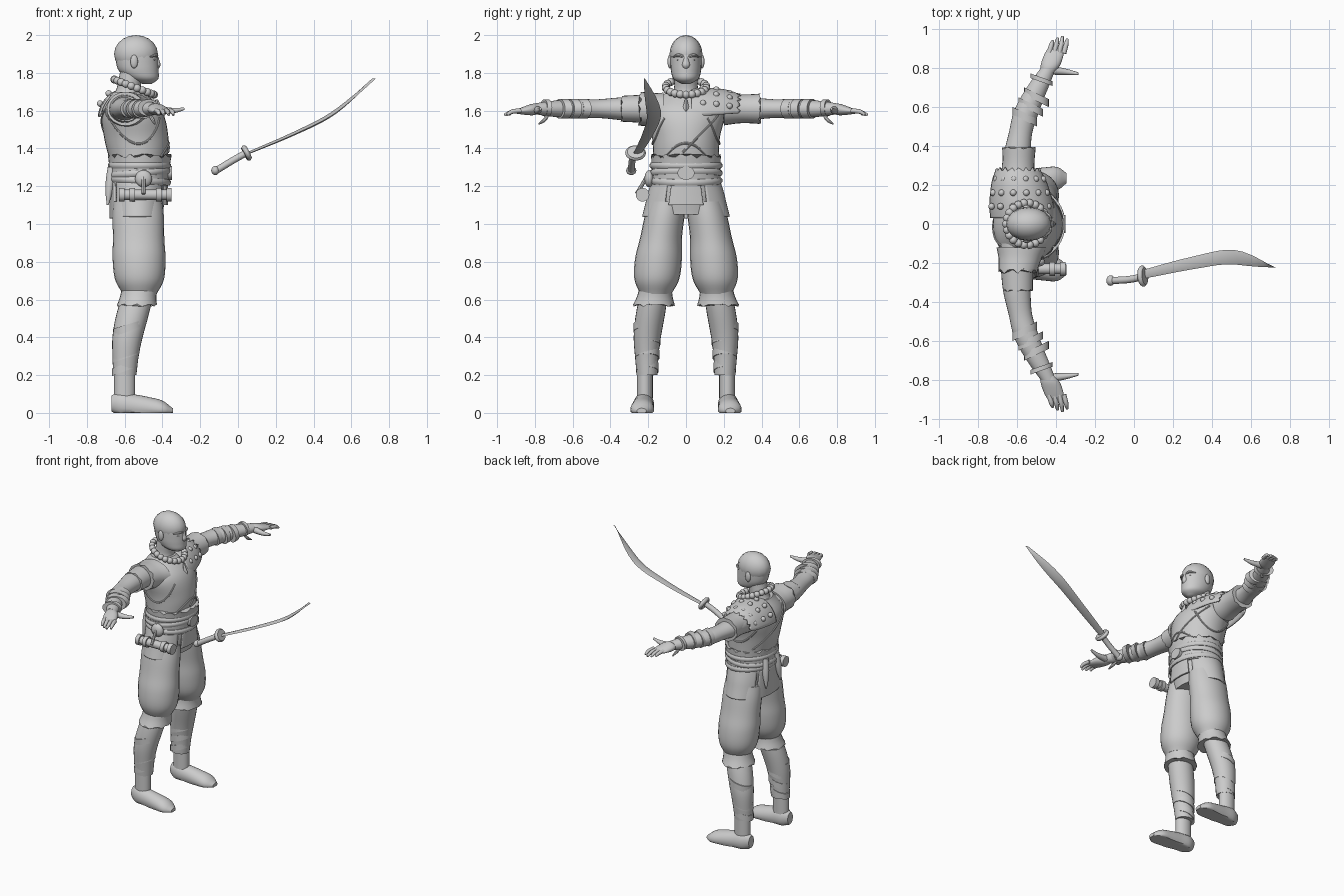
import bpy, bmesh, math
from mathutils import Vector

cube = bpy.data.objects.get("Cube")
if cube:
    bpy.data.objects.remove(cube)

grey = bpy.data.materials.new("stone grey")
grey.use_nodes = True
colour = (.6, .6, .6, 1)
grey.diffuse_color = colour
grey.node_tree.nodes["Principled BSDF"].inputs["Base Color"].default_value = colour

# All points are measured from the spine of the figure
SPINE = Vector((-.55, 0, 0))
X, Y, Z = Vector((1, 0, 0)), Vector((0, 1, 0)), Vector((0, 0, 1))
FRAMES = {"x": (Y, Z, X), "y": (X, Z, Y), "z": (X, Y, Z)}
FULL = (0, math.tau)
made = []


def finish(name, bm):
    bmesh.ops.recalc_face_normals(bm, faces=bm.faces)
    mesh = bpy.data.meshes.new(name)
    bm.to_mesh(mesh)
    bm.free()
    mesh.materials.append(grey)
    obj = bpy.data.objects.new(name, mesh)
    bpy.context.collection.objects.link(obj)
    made.append(obj)
    return obj


def sample(values, t):
    """Smooth curve through evenly spaced values; a single number stays constant."""
    if isinstance(values, (int, float)):
        return values
    last = len(values) - 1
    i = min(int(t * last), last - 1)
    f = t * last - i
    p, q = values[i], values[i + 1]
    enter = (q - values[max(i - 1, 0)]) / 2
    leave = (values[min(i + 2, last)] - p) / 2
    ease = f * f * (3 - 2 * f)
    return p + (q - p) * ease + enter * f * (1 - f) ** 2 - leave * f * f * (1 - f)


def sweep(name, axis, path, radius, flat=1, sides=24, rings=16, tilt=0, jag=0, arc=FULL, side=1):
    """Skin ellipses along a path, upright to an axis, or to the path if axis is empty."""
    path = [Vector(p) for p in path]
    closed = arc == FULL
    count = sides if closed else sides + 1
    bm = bmesh.new()
    rows = []
    for k in range(rings + 1):
        t = k / rings
        centre, r = sample(path, t), sample(radius, t)
        if axis:
            u, v, w = FRAMES[axis]
        else:
            w = (sample(path, min(t + .1, 1)) - sample(path, max(t - .1, 0))).normalized()
            u = w.cross(Z if abs(w.z) < .9 else X).normalized()
            v = w.cross(u)
        row = []
        for i in range(count):
            a = arc[0] + (arc[1] - arc[0]) * i / sides
            p = centre + r * (u * math.cos(a) + v * math.sin(a) * sample(flat, t))
            p += w * tilt * math.cos(a)
            if k == rings:
                p += w * jag * math.sin(i * 2.3)
            p.y *= side
            p.z = max(p.z, 0)
            row.append(bm.verts.new(p + SPINE))
        rows.append(row)
    for low, high in zip(rows, rows[1:]):
        for i in range(sides):
            j = (i + 1) % count
            bm.faces.new((low[i], low[j], high[j], high[i]))
    if closed:
        bm.faces.new(rows[0])
        bm.faces.new(rows[-1])
    return finish(name, bm)


def band(name, axis, centre, half, radius, flat=1, **options):
    """Short straight ring across an axis."""
    centre, step = Vector(centre), FRAMES[axis][2] * half
    return sweep(name, axis, (centre - step, centre + step), radius, flat, rings=3, **options)


def ball(name, centre, size):
    bm = bmesh.new()
    bmesh.ops.create_uvsphere(bm, u_segments=16, v_segments=10, radius=1)
    bmesh.ops.scale(bm, vec=size, verts=bm.verts)
    bmesh.ops.translate(bm, vec=Vector(centre) + SPINE, verts=bm.verts)
    return finish(name, bm)


def thicken(obj):
    obj.modifiers.new("thickness", "SOLIDIFY").thickness = .01


# Torso
torso_path = [Vector((.02, 0, 1.05)), Vector((.02, 0, 1.38)), Vector((-.03, 0, 1.7))]
torso_depth = [.13, .145, .15, .17, .16, .08]
torso_flat = [1.4, 1.25, 1.15, 1.05, 1.25, 1.3]
sweep("torso", "z", torso_path, torso_depth, torso_flat, sides=32, rings=30)


def on_torso(angle, t):
    r = sample(torso_depth, t)
    return sample(torso_path, t) + r * (
        X * math.cos(angle) + Y * math.sin(angle) * sample(torso_flat, t))


# Vest seams; angles run round the torso, heights are fractions of it
def seam(name, angle, height, to_angle, to_height, bow=0):
    points = []
    for k in range(17):
        t = k / 16
        points.append(on_torso(angle + (to_angle - angle) * t,
                               height + (to_height - height) * t + bow * math.sin(math.pi * t)))
    sweep(name, "", points, .006, sides=8, rings=32)


seam("chest_overlap", 1.1, .8, -.1, .5)
seam("back_overlap", 2.2, .5, 4, .9)
seam("belly_plate_edge", -.75, .45, .75, .45, bow=.12)
for s in (1, -1):
    seam("armhole_edge", s * .6, .75, s * 2.5, .78, bow=-.2)

# Belt, bands and ragged cloth
sweep("belt_cloth", "z", ((.025, 0, 1.2), (.03, 0, 1.36)), [.155, .158, .168], [1.2, 1.1],
      sides=40, jag=.012)
for height, tilt in ((1.31, 0), (1.27, .012), (1.23, -.01)):
    band("belt_band", "z", (.028, 0, height), .016, [.16, .168, .16], 1.16, tilt=tilt)
band("belt_plate", "x", (.19, 0, 1.27), .01, .045, .8)

# Hip skirt panels
for name, middle, reach, low in (("front_flap", 0, .4, 1.1), ("left_flap", 1.5, .95, 1.04),
                                 ("right_flap", -1.5, .95, 1.04), ("back_flap", math.pi, .6, 1.03)):
    thicken(sweep(name, "z", ((.02, 0, 1.22), (.02, 0, low)), .15, [1.23, 1.4, 1.55],
                  arc=(middle - reach, middle + reach)))
for s in (1, -1):
    sweep("back_sash_tail", "", ((-.12, s * .06, 1.3), (-.14, s * .08, 1.1)), [.02, .022, .005])

# Head and neck
sweep("neck", "z", ((-.04, 0, 1.66), (-.01, 0, 1.82)), [.09, .065, .062, .062])
sweep("jaw", "z", ((.07, 0, 1.74), (.025, 0, 1.81), (.012, 0, 1.9)),
      [.02, .08, .105, .112, .112], [.9, .76, .74])
ball("skull", (.01, 0, 1.9), (.116, .087, .1))
sweep("nose", "z", ((.118, 0, 1.82), (.118, 0, 1.89)), [.01, .022, .015, .008], sides=12)
for height in (1.79, 1.805):
    ball("lip", (.114, 0, height), (.011, .022, .007))
for s in (1, -1):
    ball("ear", (0, s * .086, 1.86), (.02, .012, .036))
    ball("eye", (.103, s * .034, 1.87), (.012, .016, .007))
    sweep("brow", "", ((.12, s * .01, 1.886), (.116, s * .04, 1.893), (.085, s * .07, 1.885)),
          [.007, .009, .004], sides=8)

# Bead necklace and pendant
for k in range(22):
    a = math.tau * k / 22
    ball("necklace_bead", X * .105 * math.cos(a) + Y * .108 * math.sin(a)
         + Z * (1.725 - .04 * math.cos(a)), (.021,) * 3)
sweep("pendant", "z", ((.145, 0, 1.56), (.12, 0, 1.66)), [.003, .018, .006], sides=4, rings=2)

# Studded shoulder cape on the left
thicken(sweep("shoulder_cape", "y", ((-.02, .03, 1.55), (-.045, .28, 1.575)),
              [.168, .165, .145, .115], arc=(.1, math.pi - .1), jag=.012))
for y, r in ((.09, .165), (.16, .155), (.23, .135)):
    for k in range(6):
        a = .5 + k * .43
        ball("cape_stud", (r * math.cos(a) - .035, y, 1.56 + r * math.sin(a)), (.017,) * 3)

# Sleeves
sweep("left_sleeve", "y", ((-.045, .2, 1.61), (-.04, .39, 1.61)), [.095, .082, .086], .93, jag=.006)
sweep("right_sleeve", "y", ((-.025, .12, 1.6), (-.045, .24, 1.61)), [.13, .11, .1], [.73, .9],
      jag=.015, side=-1)
sweep("right_inner_sleeve", "y", ((-.05, .22, 1.61), (-.045, .34, 1.61)), [.083, .076], .9,
      jag=.006, side=-1)

for s, name in ((1, "left_"), (-1, "right_")):
    # Arms and hands
    sweep(name + "arm", "y", ((-.05, .1, 1.6), (-.05, .35, 1.61), (0, .58, 1.61), (.11, .8, 1.61)),
          [.09, .08, .07, .06, .065, .055, .038], [.9, .75], rings=24, side=s)
    sweep(name + "palm", "y", ((.11, .78, 1.61), (.15, .9, 1.595)), [.035, .05, .05, .042],
          [.75, .25], side=s)
    for k in range(4):
        x = .115 + k * .025
        tip = .965 - .015 * abs(k - 1.8)
        sweep(name + "finger", "", ((x, .875, 1.6), (x + .012, .92, 1.595), (x + .018, tip, 1.578)),
              [.013, .012, .007], sides=10, rings=8, side=s)
    sweep(name + "thumb", "", ((.11, .79, 1.605), (.2, .78, 1.6), (.265, .77, 1.61)),
          [.024, .016, .007], sides=10, side=s)
    for k in range(3):
        band(name + "forearm_wrap", "y", (-.01 + k * .03, .55 + k * .05, 1.61), .02, .063, .83,
             tilt=-.03, side=s)
    band(name + "bracelet", "y", (.075, .74, 1.615), .012, .056, .8, tilt=-.02, side=s)
    sweep(name + "wrist_tie", "", ((.08, .73, 1.58), (.1, .75, 1.55), (.11, .78, 1.53)),
          [.008, .01, .004], sides=8, side=s)

    # Legs, wraps and shoes
    sweep(name + "trouser", "z", ((.02, .1, 1.12), (.025, .14, .87), (.03, .16, .63)),
          [.13, .136, .136, .14, .13, .09], [.76, .8, .9, .92], rings=24, side=s)
    sweep(name + "knee_cuff", "z", ((.03, .16, .67), (.015, .17, .57)), [.094, .096, .106],
          [.9, 1.05], jag=.008, side=s)
    sweep(name + "shin", "z", ((.02, .17, .63), (-.035, .205, .4), (-.05, .206, .2)),
          [.08, .086, .08, .068, .062], .9, side=s)
    for k in range(4):
        band(name + "shin_wrap", "z", (-.05 + .007 * k, .205, .24 + .07 * k), .02,
             .067 + .005 * k, .9, tilt=.025, side=s)
    band(name + "ankle", "z", (-.05, .218, .15), .07, .056, .75, side=s)
    sweep(name + "shoe", "x", ((-.12, .22, .05), (.205, .235, .01)),
          [.03, .052, .055, .06, .06, .025], [1.4, 1.2, .9, .6], side=s)

# Scroll case hanging at the right hip
band("scroll_case", "x", (.06, -.23, 1.155), .12, .027)
for x in (-.065, -.01, .13, .185):
    band("scroll_ring", "x", (x, -.23, 1.155), .014, .036)
ball("scroll_pouch", (.05, -.195, 1.24), (.045, .025, .045))
sweep("scroll_strap", "", ((.05, -.195, 1.28), (.05, -.225, 1.22), (.05, -.262, 1.16)), .01, sides=8)

# Floating curved sword
sweep("sword_blade", "x", ((.59, -.26, 1.37), (.85, -.2, 1.48), (1.06, -.17, 1.59),
      (1.27, -.22, 1.77)), [.02, .028, .034, .036, .003], .35, sides=4, tilt=-.01)
sweep("sword_handle", "", ((.43, -.29, 1.28), (.52, -.285, 1.335), (.6, -.27, 1.38)), .018)
ball("sword_pommel", (.43, -.29, 1.283), (.022, .027, .024))
sweep("sword_guard", "", ((.583, -.268, 1.37), (.607, -.266, 1.382)), [.045, .055, .045], .8)

# Smooth shading with crisp edges
bpy.ops.object.select_all(action="DESELECT")
for obj in made:
    obj.select_set(True)
bpy.context.view_layer.objects.active = made[0]
bpy.ops.object.shade_smooth_by_angle(angle=math.radians(40))
